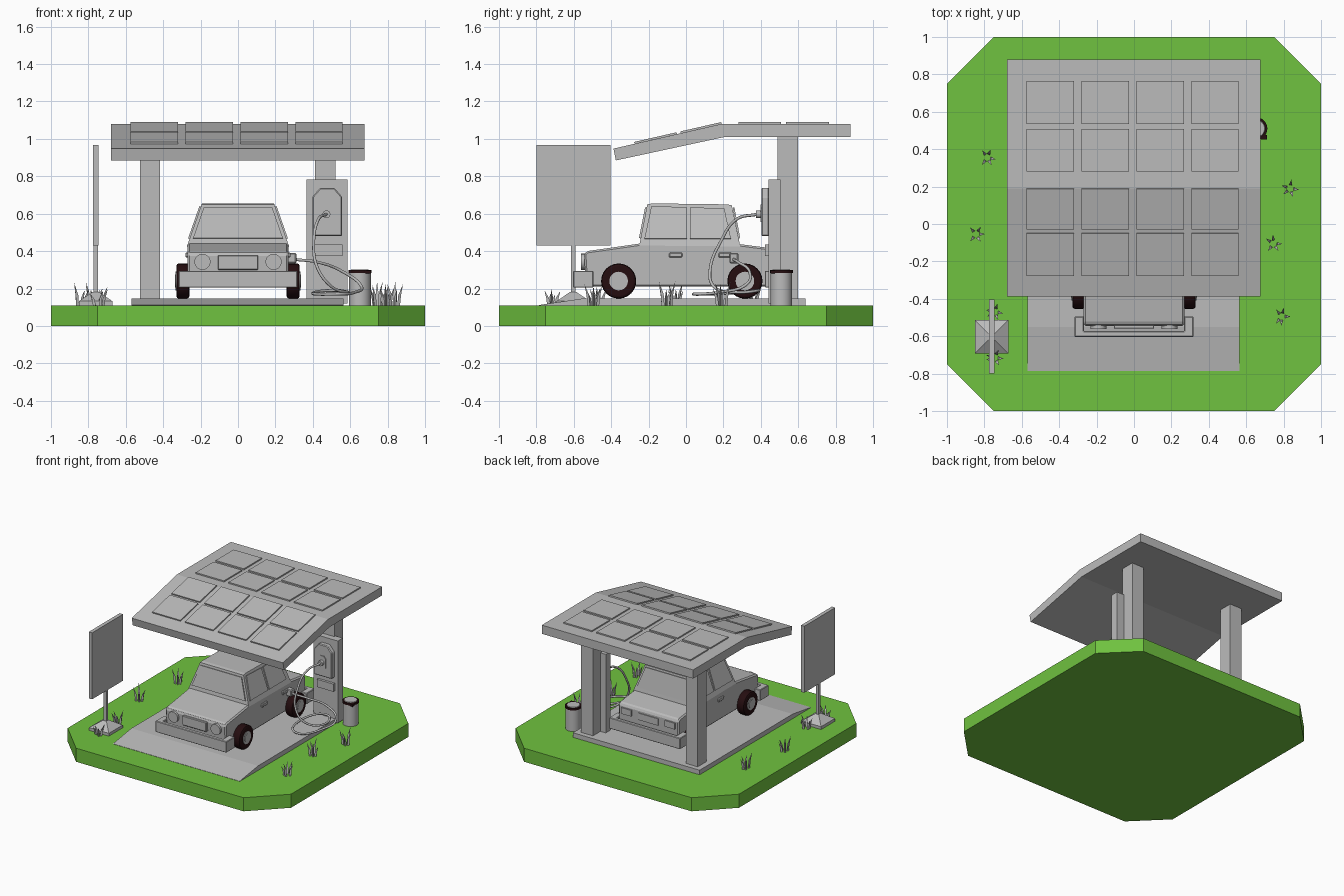
import bpy, bmesh, math, random
from mathutils import Vector, Matrix

if "Cube" in bpy.data.objects:
    bpy.data.objects.remove(bpy.data.objects["Cube"])
random.seed(4)


def material(name, rgb):
    m = bpy.data.materials.new(name)
    m.use_nodes = True
    m.diffuse_color = (*rgb, 1)
    m.node_tree.nodes["Principled BSDF"].inputs["Base Color"].default_value = (*rgb, 1)
    return m


GREY = material("light grey", (0.5, 0.5, 0.5))
GREEN = material("grass green", (0.16, 0.54, 0.05))
DARK = material("dark rubber", (0.018, 0.004, 0.005))


def finish(name, bm, mat, bevel=0):
    bmesh.ops.recalc_face_normals(bm, faces=bm.faces)
    me = bpy.data.meshes.new(name)
    bm.to_mesh(me)
    bm.free()
    ob = bpy.data.objects.new(name, me)
    bpy.context.collection.objects.link(ob)
    me.materials.append(mat)
    if bevel:
        mod = ob.modifiers.new("edge bevel", 'BEVEL')
        mod.width, mod.segments = bevel, 1
    return ob


def slab(name, pts, vec, mat=GREY, bevel=0, warp=None):
    """Polygon swept along a vector; a number sweeps along its own normal."""
    bm = bmesh.new()
    f = bm.faces.new([bm.verts.new(p) for p in pts])
    f.normal_update()
    v = f.normal * vec if isinstance(vec, (int, float)) else Vector(vec)
    new = bmesh.ops.extrude_face_region(bm, geom=[f])["geom"]
    bmesh.ops.translate(bm, vec=v, verts=[g for g in new if isinstance(g, bmesh.types.BMVert)])
    if warp:
        for vert in bm.verts:
            vert.co = warp(vert.co)
    return finish(name, bm, mat, bevel)


def box(name, x, y, z, mat=GREY, bevel=0):
    pts = [(x[0], y[0], z[0]), (x[1], y[0], z[0]), (x[1], y[1], z[0]), (x[0], y[1], z[0])]
    return slab(name, pts, (0, 0, z[1] - z[0]), mat, bevel)


def disc(name, centre, r, depth, axis, mat=GREY, r2=None, sides=32):
    bm = bmesh.new()
    turn = {'x': Matrix.Rotation(math.pi / 2, 4, 'Y'), 'y': Matrix.Rotation(math.pi / 2, 4, 'X'),
            'z': Matrix()}[axis]
    bmesh.ops.create_cone(bm, cap_ends=True, segments=sides, radius1=r, depth=depth,
                          radius2=r if r2 is None else r2, matrix=Matrix.Translation(centre) @ turn)
    ob = finish(name, bm, mat)
    for p in ob.data.polygons:
        p.use_smooth = len(p.vertices) == 4
    return ob


def side_profile(x, pts):
    return [(x, y, z) for y, z in pts]


# Grass island and driveway with front ramp
C = 0.75
slab("grass_base", [(-1, -C, 0), (-C, -1, 0), (C, -1, 0), (1, -C, 0), (1, C, 0), (C, 1, 0),
                    (-C, 1, 0), (-1, C, 0)], (0, 0, 0.11), GREEN)
slab("driveway", side_profile(-0.57, [(-0.785, 0.105), (0.64, 0.105), (0.64, 0.147),
                                      (-0.55, 0.147), (-0.785, 0.112)]), (1.135, 0, 0))

# Canopy and posts
slab("canopy_roof", side_profile(-0.68, [(-0.375, 0.885), (0.205, 1.01), (0.88, 1.01), (0.88, 1.08),
                                         (0.19, 1.08), (-0.388, 0.948)]), (1.355, 0, 0))
for name, x in (("right_post", -0.525), ("left_post", 0.413)):
    box(name, (x, x + 0.107), (0.49, 0.60), (0.14, 1.02))


# Solar panels follow the roof surface
def roof_z(y):
    return 1.08 + min(0, y - 0.19) * 0.228


for row, (y0, y1) in enumerate([(0.535, 0.765), (0.28, 0.508), (-0.028, 0.19), (-0.275, -0.048)]):
    for col in range(4):
        x = -0.575 + col * 0.294
        slab(f"solar_panel_{row}_{col}", [(x, y0, roof_z(y0)), (x + 0.253, y0, roof_z(y0)),
                                          (x + 0.253, y1, roof_z(y1)), (x, y1, roof_z(y1))], 0.01)

# Charging cabinet
box("charger_cabinet", (0.365, 0.585), (0.442, 0.505), (0.12, 0.783))
slab("charger_unit", [(0.397, 0.445, 0.48), (0.557, 0.445, 0.48), (0.557, 0.445, 0.69),
                      (0.515, 0.445, 0.738), (0.439, 0.445, 0.738), (0.397, 0.445, 0.69)],
     (0, -0.042, 0), bevel=0.006)
box("charger_lower_panel", (0.41, 0.558), (0.422, 0.445), (0.373, 0.435))
slab("socket_plate", [(0.441, 0.405, 0.555), (0.507, 0.405, 0.555), (0.507, 0.405, 0.63),
                      (0.49, 0.405, 0.65), (0.458, 0.405, 0.65), (0.441, 0.405, 0.63)], (0, -0.008, 0))
disc("cable_socket", (0.473, 0.388, 0.597), 0.021, 0.03, 'y', sides=16)

# Charging cable and nozzle
path = [(0.473, 0.38, 0.597), (0.43, 0.27, 0.57), (0.405, 0.185, 0.45), (0.425, 0.13, 0.31),
        (0.50, 0.15, 0.21), (0.59, 0.27, 0.18), (0.52, 0.39, 0.19), (0.40, 0.22, 0.175),
        (0.50, 0.04, 0.17), (0.625, 0.18, 0.18), (0.655, 0.32, 0.22), (0.56, 0.34, 0.29),
        (0.43, 0.28, 0.34), (0.31, 0.255, 0.355)]
cu = bpy.data.curves.new("charging_cable", 'CURVE')
cu.dimensions, cu.bevel_depth, cu.bevel_resolution, cu.resolution_u = '3D', 0.008, 2, 8
sp = cu.splines.new('BEZIER')
sp.bezier_points.add(len(path) - 1)
for bp, co in zip(sp.bezier_points, path):
    bp.co = co
    bp.handle_left_type = bp.handle_right_type = 'AUTO'
cu.use_fill_caps = True
cu.materials.append(GREY)
bpy.context.collection.objects.link(bpy.data.objects.new("charging_cable", cu))
box("charging_nozzle", (0.255, 0.312), (0.232, 0.28), (0.335, 0.39), bevel=0.006)


# Car body and cabin, tapered towards the top
def cabin_x(z):
    return 0.268 - (z - 0.44) * 0.35


slab("car_body", side_profile(-0.27, [(-0.535, 0.21), (0.475, 0.21), (0.48, 0.40), (0.46, 0.415),
                                      (0.29, 0.437), (-0.25, 0.44), (-0.53, 0.40), (-0.545, 0.385)]),
     (0.54, 0, 0), bevel=0.01)
slab("car_cabin", side_profile(-1, [(-0.25, 0.43), (0.29, 0.425), (0.245, 0.645), (0.22, 0.65),
                                    (-0.18, 0.655), (-0.207, 0.65)]), (2, 0, 0),
     warp=lambda c: Vector((math.copysign(cabin_x(c.z), c.x), c.y, c.z)))

# Windscreens
for name, yb, yt, s in (("windscreen", -0.243, -0.21, -1), ("rear_window", 0.281, 0.25, 1)):
    pts = [(-0.24, yb, 0.468), (0.24, yb, 0.468), (0.183, yt, 0.632), (-0.183, yt, 0.632)]
    slab(name, pts, -0.009 * s)

# Side windows, door handles and wheels on both sides
for s, side in ((-1, "right"), (1, "left")):
    for name, pane in (("front", [(-0.222, 0.465), (0.005, 0.465), (0.002, 0.632), (-0.185, 0.638)]),
                       ("rear", [(0.022, 0.465), (0.24, 0.465), (0.205, 0.625), (0.025, 0.632)])):
        slab(f"{side}_{name}_window", [(s * cabin_x(z), y, z) for y, z in pane], 0.008 * s)
    for y in (-0.09, 0.175):
        box(f"{side}_door_handle", sorted((s * 0.26, s * 0.282)), (y, y + 0.07), (0.365, 0.393), bevel=0.005)
    for name, y in (("front", -0.36), ("rear", 0.315)):
        tyre = disc(f"{side}_{name}_tyre", (s * 0.295, y, 0.24), 0.094, 0.07, 'x', DARK, sides=24)
        mod = tyre.modifiers.new("tread bevel", 'BEVEL')
        mod.width, mod.segments = 0.014, 2
        disc(f"{side}_{name}_hub", (s * 0.327, y, 0.24), 0.05, 0.014, 'x', sides=20)
        disc(f"{side}_{name}_hub_cap", (s * 0.334, y, 0.24), 0.034, 0.008, 'x', sides=20)
    # Lamps
    disc(f"{side}_headlamp", (s * 0.19, -0.548, 0.343), 0.043, 0.026, 'y', sides=20)
    box(f"{side}_tail_lamp", sorted((s * 0.15, s * 0.24)), (0.47, 0.488), (0.33, 0.38))

# Grille, number plate panel and wrap-round bumpers
box("grille", (-0.108, 0.108), (-0.56, -0.53), (0.30, 0.378), bevel=0.005)
box("rear_plate", (-0.09, 0.09), (0.47, 0.486), (0.32, 0.375))
for name, end, s in (("front_bumper", -0.603, 1), ("rear_bumper", 0.53, -1)):
    a, b = end + s * 0.03, end + s * 0.108
    slab(name, [(-0.318, end, 0.205), (0.318, end, 0.205), (0.318, b, 0.205), (0.268, b, 0.205),
                (0.268, a, 0.205), (-0.268, a, 0.205), (-0.268, b, 0.205), (-0.318, b, 0.205)],
         (0, 0, 0.09), bevel=0.004)

# Sign board on a pyramid foot
box("sign_board", (-0.776, -0.746), (-0.80, -0.405), (0.43, 0.968))
box("sign_post", (-0.773, -0.749), (-0.615, -0.591), (0.15, 0.44))
box("sign_foot", (-0.85, -0.672), (-0.692, -0.514), (0.105, 0.133))
foot = disc("sign_foot_top", (-0.761, -0.603, 0.157), 0.125, 0.048, 'z', r2=0.025, sides=4)
foot.data.transform(Matrix.Translation((-0.761, -0.603, 0)) @ Matrix.Rotation(math.pi / 4, 4, 'Z')
                    @ Matrix.Translation((0.761, 0.603, 0)))
for p in foot.data.polygons:
    p.use_smooth = False

# Litter bin with dark rim
B = (0.652, 0.51)
disc("bin_body", (*B, 0.197), 0.058, 0.18, 'z')
disc("bin_rim", (*B, 0.29), 0.061, 0.016, 'z', DARK)
disc("bin_lid", (*B, 0.298), 0.051, 0.008, 'z', r2=0.046)
box("bin_latch", (0.68, 0.71), (0.452, 0.475), (0.28, 0.297), DARK)


# Grass tufts: bent three-sided blades
def tuft(name, x, y, tall):
    bm = bmesh.new()
    for i in range(5):
        a = i * math.tau / 5 + random.uniform(-0.4, 0.4)
        out = Vector((math.cos(a), math.sin(a), 0))
        h = tall * random.uniform(0.6, 1)
        rings = []
        for t, r in ((0, 0.009), (0.5, 0.009)):
            c = Vector((x, y, 0.105)) + out * (0.022 + 0.012 * t) + Vector((0, 0, h * t))
            rings.append([bm.verts.new(c + r * Vector((math.cos(a + k * math.tau / 3),
                                                       math.sin(a + k * math.tau / 3), 0)))
                          for k in range(3)])
        tip = bm.verts.new(Vector((x, y, 0.105 + h)) + out * 0.048)
        low, mid = rings
        for k in range(3):
            n = (k + 1) % 3
            bm.faces.new((low[k], low[n], mid[n], mid[k]))
            bm.faces.new((mid[k], mid[n], tip))
        bm.faces.new(low[::-1])
    finish(name, bm, GREY)


for i, (x, y, tall) in enumerate([(-0.785, 0.355, 0.14), (-0.845, -0.055, 0.13), (0.835, 0.19, 0.14),
                                  (0.745, -0.105, 0.14), (0.79, -0.495, 0.14), (-0.745, -0.47, 0.13),
                                  (-0.745, -0.715, 0.1)]):
    tuft(f"grass_tuft_{i}", x, y, tall)
